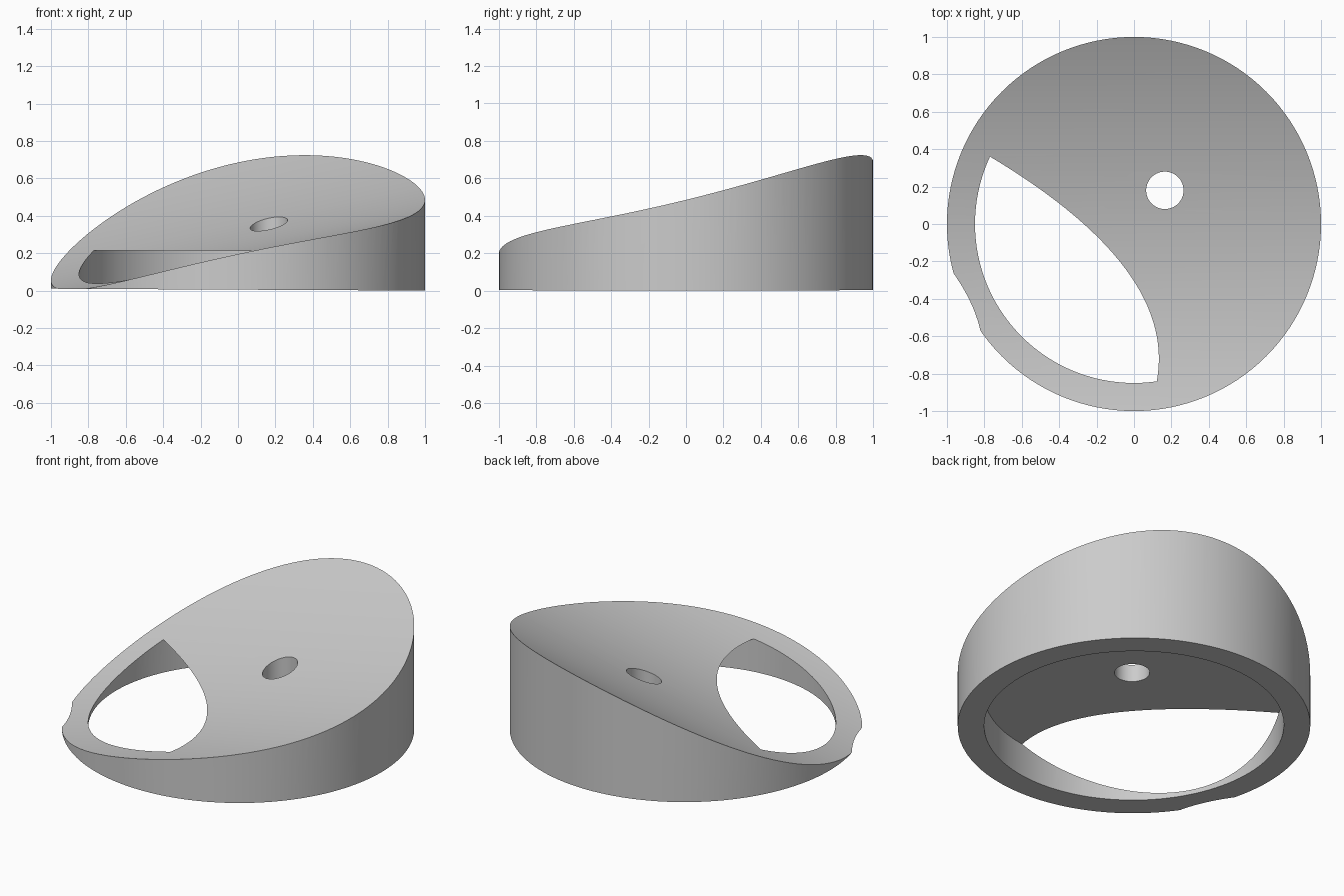
import bpy, bmesh, math

if "Cube" in bpy.data.objects:
    bpy.data.objects.remove(bpy.data.objects["Cube"], do_unlink=True)

TILT = -0.005   # very slight lean of the base and the pocket roof


def make_object(name, bm):
    bmesh.ops.recalc_face_normals(bm, faces=bm.faces)
    mesh = bpy.data.meshes.new(name)
    bm.to_mesh(mesh)
    bm.free()
    obj = bpy.data.objects.new(name, mesh)
    bpy.context.collection.objects.link(obj)
    return obj


def cylinder(name, radius, bottom, top, x=0, y=0, segments=128):
    """Upright cylinder whose end caps follow the slight lean."""
    bm = bmesh.new()
    bmesh.ops.create_cone(bm, cap_ends=True, segments=segments,
                          radius1=radius, radius2=radius, depth=2)
    for v in bm.verts:
        v.co.x += x
        v.co.y += y
        v.co.z = (top if v.co.z > 0 else bottom) + TILT * v.co.x
    return make_object(name, bm)


def slope(x, y):
    """Height of the curved, slanting top."""
    return 0.27 + 0.215 * x + 0.245 * y + 0.17 * y * y


def slope_cutter(steps=60, reach=1.2):
    """Solid lying above the slanting top, extruded along x."""
    bm = bmesh.new()
    ends = []
    for x in (-reach, reach):
        ys = [reach * (2 * i / steps - 1) for i in range(steps + 1)]
        ring = [bm.verts.new((x, y, slope(x, y))) for y in ys]
        ring += [bm.verts.new((x, reach, 2)), bm.verts.new((x, -reach, 2))]
        bm.faces.new(ring)
        ends.append(ring)
    a, b = ends
    for i in range(len(a)):
        j = (i + 1) % len(a)
        bm.faces.new((a[i], a[j], b[j], b[i]))
    return make_object("slope_cutter", bm)


# Material
grey = bpy.data.materials.new("light grey")
grey.use_nodes = True
color = (0.6, 0.6, 0.6, 1)
grey.diffuse_color = color
grey.node_tree.nodes["Principled BSDF"].inputs["Base Color"].default_value = color

# Round body, cut by the slanting top, the underside pocket and the hole
body = cylinder("slanted_cap", 1.0, 0.005, 1.5)
body.data.materials.append(grey)
cutters = [
    cylinder("pocket_cutter", 0.85, -0.5, 0.211),
    slope_cutter(),
    cylinder("hole_cutter", 0.1, -0.5, 2, 0.165, 0.18, 64),
]
for cutter in cutters:
    cutter.hide_render = True
    mod = body.modifiers.new(cutter.name, "BOOLEAN")
    mod.operation = "DIFFERENCE"
    mod.solver = "EXACT"
    mod.object = cutter

# Bake the cuts and drop the cutters
bpy.context.view_layer.update()
graph = bpy.context.evaluated_depsgraph_get()
result = bpy.data.meshes.new_from_object(body.evaluated_get(graph))
body.modifiers.clear()
body.data = result
for cutter in cutters:
    bpy.data.objects.remove(cutter, do_unlink=True)

# Smooth curved walls, sharp rims
bpy.ops.object.select_all(action="DESELECT")
body.select_set(True)
bpy.context.view_layer.objects.active = body
bpy.ops.object.shade_smooth_by_angle(angle=math.radians(20))
